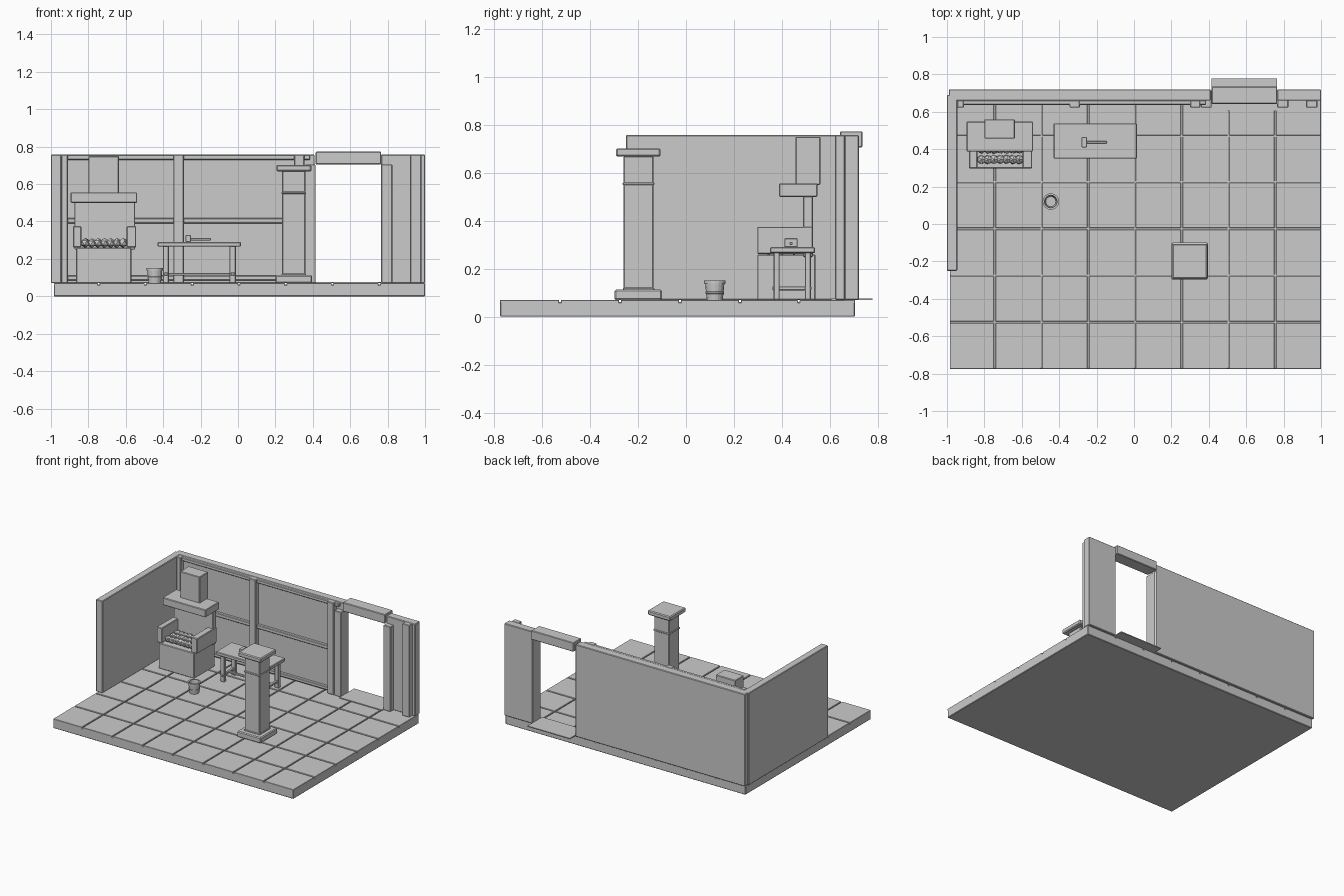
import bpy, bmesh, math, random

random.seed(4)
grey = bpy.data.materials.new("stone_grey")
grey.diffuse_color = (0.6, 0.6, 0.6, 1)


def finish(name, bm):
    mesh = bpy.data.meshes.new(name)
    bm.normal_update()
    bm.to_mesh(mesh)
    bm.free()
    mesh.materials.append(grey)
    ob = bpy.data.objects.new(name, mesh)
    bpy.context.collection.objects.link(ob)
    return ob


def box(name, x, y, z, bevel=0.004):
    """Box from (min, max) pairs, with a slightly softened edge."""
    bm = bmesh.new()
    bmesh.ops.create_cube(bm, size=1)
    for v in bm.verts:
        for i, (lo, hi) in enumerate((x, y, z)):
            v.co[i] = (lo + hi) / 2 + v.co[i] * (hi - lo)
    if bevel:
        bmesh.ops.bevel(bm, geom=bm.edges[:], offset=bevel, segments=1, affect='EDGES')
    return finish(name, bm)


def lathe(name, centre, profile, sides=16):
    """Turn an (r, z) profile round a vertical axis."""
    bm = bmesh.new()
    rings = []
    for r, z in profile:
        rings.append([bm.verts.new((centre[0] + r * math.cos(2 * math.pi * i / sides),
                                    centre[1] + r * math.sin(2 * math.pi * i / sides), z))
                      for i in range(sides)])
    for a, b in zip(rings, rings[1:]):
        for i in range(sides):
            j = (i + 1) % sides
            bm.faces.new((a[i], a[j], b[j], b[i]))
    bm.faces.new(rings[0][::-1])
    bm.faces.new(rings[-1])
    return finish(name, bm)


G = 0.07     # floor level
TOP = 0.758  # wall height

# Floor slab with separate tiles and grooves between them
box("floor_slab", (-0.985, 1.0), (-0.775, 0.705), (0, 0.062))
xs = [-0.985, -0.745, -0.495, -0.245, 0.005, 0.255, 0.505, 0.755, 1.0]
ys = [-0.775, -0.525, -0.275, -0.025, 0.225, 0.47, 0.705]
for i, (x0, x1) in enumerate(zip(xs, xs[1:])):
    for j, (y0, y1) in enumerate(zip(ys, ys[1:])):
        box("floor_tile", (x0 + (0.004 if i else 0), x1 - (0.004 if i < 7 else 0)),
            (y0 + (0.004 if j else 0), y1 - (0.004 if j < 5 else 0)), (0.055, G), 0.002)

# Walls
box("left_wall", (-1.0, -0.945), (-0.25, 0.69), (G, TOP))
box("back_wall", (-0.99, 0.41), (0.66, 0.72), (G, TOP))
box("back_wall_right", (0.765, 1.0), (0.66, 0.72), (G, TOP))

# Timber framing on the back wall
for x0, x1 in ((-0.945, -0.91), (-0.345, -0.29), (0.30, 0.355), (0.92, 0.98)):
    box("wall_post", (x0, x1), (0.622, 0.662), (G, TOP))
for z0, z1 in ((0.085, 0.11), (0.39, 0.418), (0.73, 0.756)):
    box("wall_rail", (-0.92, 0.385), (0.637, 0.662), (z0, z1))

# Doorway
for x0, x1 in ((0.358, 0.415), (0.765, 0.825)):
    box("door_jamb", (x0, x1), (0.622, 0.715), (G, 0.705))
box("door_lintel", (0.415, 0.765), (0.642, 0.735), (0.705, 0.773))
box("door_threshold", (0.415, 0.765), (0.605, 0.778), (G, 0.077), 0)

# Forge
box("forge_base", (-0.865, -0.57), (0.297, 0.54), (G, 0.26))
box("forge_back", (-0.875, -0.55), (0.488, 0.53), (0.25, 0.505))
for x0, x1 in ((-0.882, -0.838), (-0.595, -0.545)):
    box("forge_side", (x0, x1), (0.297, 0.53), (0.262, 0.375))
box("forge_hood", (-0.895, -0.54), (0.387, 0.548), (0.50, 0.556))
box("forge_chimney", (-0.80, -0.637), (0.457, 0.56), (0.55, 0.75))

# Coals
for i in range(7):
    for y in (0.345, 0.40, 0.45):
        bm = bmesh.new()
        bmesh.ops.create_icosphere(bm, subdivisions=1, radius=0.026)
        cx = -0.815 + i * 0.0335
        for v in bm.verts:
            v.co *= random.uniform(0.92, 1.08)
            v.co.x += cx
            v.co.y += y
            v.co.z += 0.285
        finish("coal", bm)

# Work table
box("table_top", (-0.43, 0.015), (0.35, 0.538), (0.265, 0.29))
for x0, x1 in ((-0.402, -0.37), (-0.045, -0.012)):
    for y0, y1 in ((0.365, 0.39), (0.495, 0.52)):
        box("table_leg", (x0, x1), (y0, y1), (G, 0.268), 0.003)
    box("table_side_stretcher", (x0 + 0.006, x1 - 0.006), (0.36, 0.522), (0.11, 0.127), 0.003)
box("table_stretcher", (-0.385, -0.03), (0.435, 0.452), (0.11, 0.125), 0.003)

# Hammer on the table
box("hammer_head", (-0.28, -0.252), (0.41, 0.465), (0.29, 0.328), 0.003)
box("hammer_handle", (-0.255, -0.145), (0.431, 0.444), (0.299, 0.312), 0.003)

# Bucket
lathe("bucket", (-0.445, 0.12),
      [(0.033, G), (0.036, 0.095), (0.038, 0.096), (0.039, 0.104), (0.037, 0.105), (0.040, 0.138),
       (0.044, 0.139), (0.044, 0.150), (0.034, 0.150), (0.027, 0.082)])

# Free-standing pillar
box("pillar_base", (0.20, 0.395), (-0.298, -0.10), (G, 0.113), 0.006)
box("pillar_collar", (0.232, 0.363), (-0.263, -0.132), (0.108, 0.122))
box("pillar_shaft", (0.236, 0.36), (-0.26, -0.136), (0.115, 0.67))
box("pillar_band", (0.232, 0.364), (-0.264, -0.132), (0.548, 0.56), 0.003)
box("pillar_cap", (0.205, 0.392), (-0.292, -0.106), (0.668, 0.702), 0.006)
